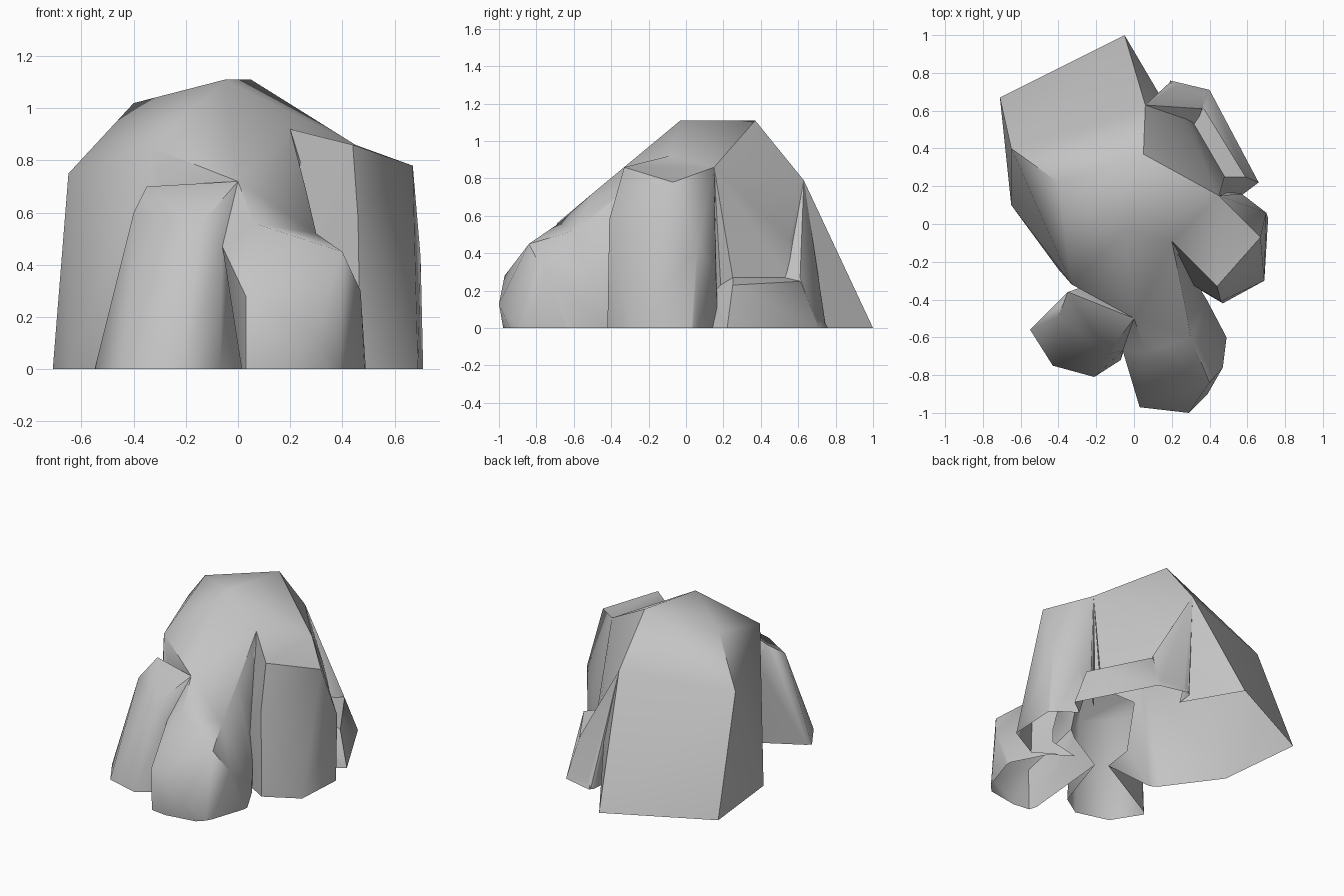
import bpy
import bmesh
from math import radians
from mathutils import Vector

cube = bpy.data.objects.get("Cube")
if cube:
    bpy.data.objects.remove(cube, do_unlink=True)

stone = bpy.data.materials.new("grey stone")
stone.use_nodes = True
GREY = (0.55, 0.55, 0.55, 1)
stone.diffuse_color = GREY
stone.node_tree.nodes["Principled BSDF"].inputs["Base Color"].default_value = GREY

# Corners are in hundredths of a unit
CORE = (10, -20)  # spot on the ground that every stone reaches back to
ROOT = -10        # depth of the roots, which are trimmed off at the end


def boulder(name, upper, ground):
    """Convex stone from its upper corners and its outline on the ground."""
    bm = bmesh.new()
    for co in upper:
        bm.verts.new(Vector(co) / 100)
    for x, y in [*ground, CORE]:
        for z in (0, ROOT):
            bm.verts.new(Vector((x, y, z)) / 100)
    hull = bmesh.ops.convex_hull(bm, input=bm.verts[:])
    spare = {v for key in ("geom_interior", "geom_unused") for v in hull[key]
             if isinstance(v, bmesh.types.BMVert)}
    bmesh.ops.delete(bm, geom=list(spare), context="VERTS")
    bmesh.ops.recalc_face_normals(bm, faces=bm.faces[:])
    mesh = bpy.data.meshes.new(name)
    bm.to_mesh(mesh)
    bm.free()
    mesh.materials.append(stone)
    obj = bpy.data.objects.new(name, mesh)
    bpy.context.collection.objects.link(obj)
    return obj


# Corners shared by neighbouring stones
saddle = (20, -9, 92)
right_brow = (44, -33, 86)
right_back = (45, 15, 86)
back_brow = (6, 63, 79)
front_step = (0, -50, 72)
step_foot = (6, -68, 56)
slope_foot = (30, -60, 52)
valley_lip = (-6, -67, 47)
niche_feet = [(30, 56, 27), (48, 25, 27)]

# Large central mass
rock = boulder("rock_cluster", [
    (-5, -3, 111), (5, 37, 111), (-40, 22, 102), (-65, 40, 75),
    (-33, -32, 85), saddle, right_back, back_brow, front_step,
], [(-5, 100), (-71, 67), (-65, 10), (-40, -24), (5, 63), (44, 16)])

# Stones that lean on it
parts = [
    boulder("right_boulder", [
        saddle, right_brow, right_back, (67, -7, 78), (46, -41, 58),
        (70, 6, 43), (57, 16, 30),
    ], [(47, -42), (69, -30), (71, 3), (50, 17)]),
    boulder("left_front_boulder", [
        front_step, (-40, -49, 60), (-14, -69, 56), (-35, -36, 70), valley_lip,
    ], [(-55, -56), (-43, -75), (-21, -81), (-7, -72)]),
    # Slope running down from the saddle to the front stone
    boulder("front_slope", [
        saddle, front_step, (26, -38, 69), step_foot, slope_foot, valley_lip,
    ], [(39, -41)]),
    boulder("front_boulder", [
        step_foot, valley_lip, slope_foot, (40, -84, 45), (3, -97, 28),
        (47, -76, 30), (29, -100, 13),
    ], [(3, -96), (39, -90), (49, -60), (39, -41)]),
    # Sloping wall, low ledge and end stone under the back brow
    boulder("niche_wall", [
        right_back, back_brow, (25, 55, 48), (42, 25, 48), *niche_feet,
    ], []),
    boulder("back_ledge", [(59, 25, 23), (37, 61, 25), *niche_feet],
            [(66, 22), (40, 71), (19, 76)]),
    boulder("ledge_end_stone", [back_brow, (23, 58, 47), (36, 61, 27)],
            [(39, 70), (19, 75)]),
]

# Fuse the stones into one shell
bpy.ops.object.select_all(action="DESELECT")
bpy.context.view_layer.objects.active = rock
rock.select_set(True)
for part in parts:
    fuse = rock.modifiers.new("fuse", "BOOLEAN")
    fuse.operation = "UNION"
    fuse.solver = "EXACT"
    fuse.object = part
    bpy.ops.object.modifier_apply(modifier=fuse.name)
    bpy.data.objects.remove(part, do_unlink=True)

# Trim the roots, leaving the underside open
bm = bmesh.new()
bm.from_mesh(rock.data)
bmesh.ops.bisect_plane(bm, geom=bm.verts[:] + bm.edges[:] + bm.faces[:],
                       plane_co=(0, 0, 0), plane_no=(0, 0, 1),
                       clear_inner=True, dist=1e-5)
bmesh.ops.remove_doubles(bm, verts=bm.verts[:], dist=0.002)
bm.to_mesh(rock.data)
bm.free()

bpy.ops.object.shade_smooth_by_angle(angle=radians(48))
